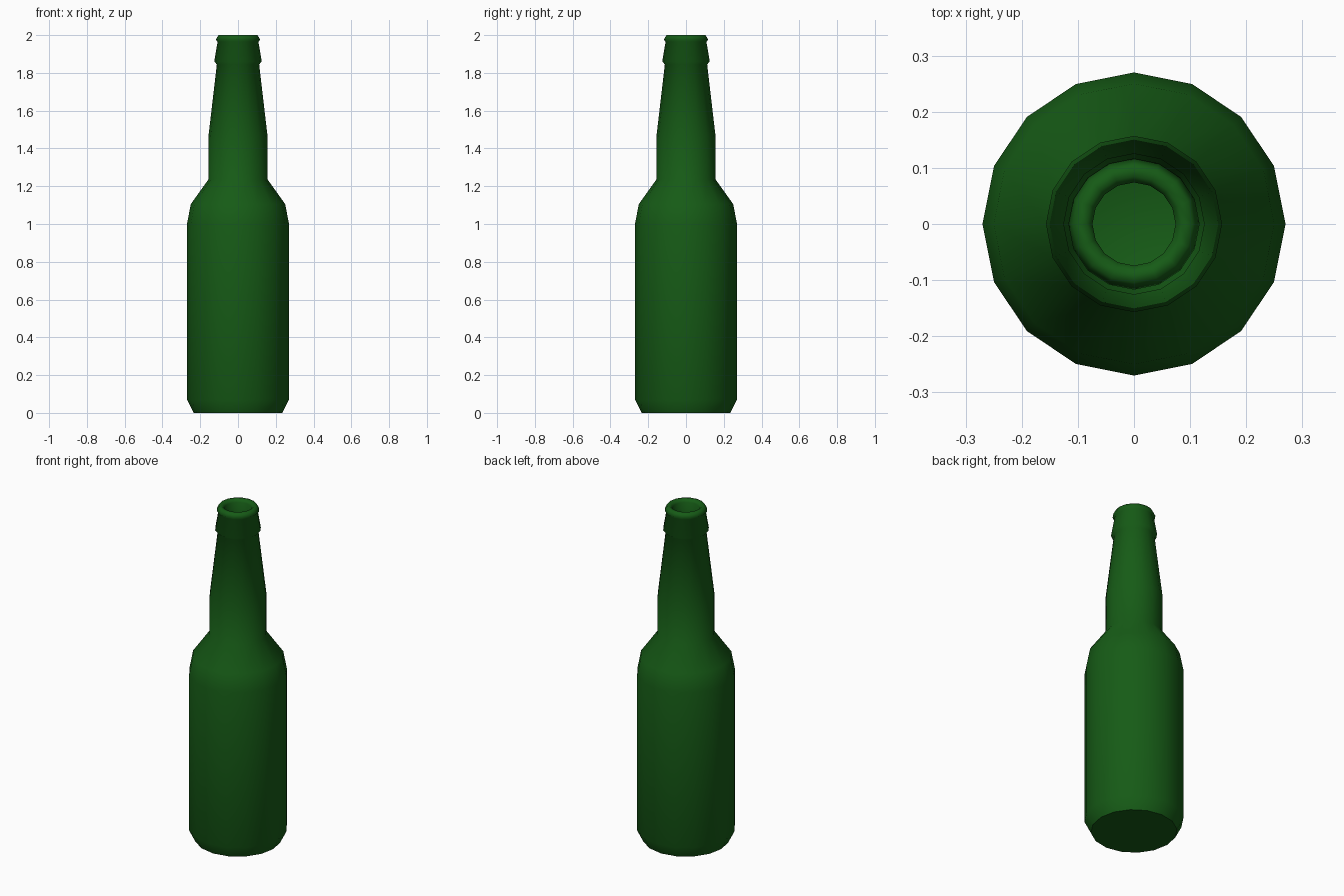
import bpy, bmesh, math

if "Cube" in bpy.data.objects:
    bpy.data.objects.remove(bpy.data.objects["Cube"])

SIDES = 16

# Green glass
glass = bpy.data.materials.new("green_glass")
glass.diffuse_color = (0.008, 0.105, 0.008, 1)
glass.use_nodes = True
glass.node_tree.nodes["Principled BSDF"].inputs["Base Color"].default_value = glass.diffuse_color


def lathe(name, profile, material, sides=SIDES):
    """Revolve (radius, height) points around z; both ends are capped."""
    bm = bmesh.new()
    rings = []
    for r, z in profile:
        rings.append([bm.verts.new((r * math.cos(2 * math.pi * i / sides),
                                    r * math.sin(2 * math.pi * i / sides), z))
                      for i in range(sides)])
    for low, high in zip(rings, rings[1:]):
        for i in range(sides):
            j = (i + 1) % sides
            bm.faces.new((low[i], low[j], high[j], high[i]))
    base = bm.faces.new(rings[0][::-1])
    bm.faces.new(rings[-1])
    for f in bm.faces:
        f.smooth = True
    # Crisp edge around the flat base
    base.smooth = False
    for e in base.edges:
        e.smooth = False
    mesh = bpy.data.meshes.new(name)
    bm.to_mesh(mesh)
    bm.free()
    mesh.materials.append(material)
    obj = bpy.data.objects.new(name, mesh)
    bpy.context.collection.objects.link(obj)
    return obj


profile = [
    # base, body and shoulder
    (0.235, 0.0), (0.27, 0.07), (0.27, 1.0), (0.25, 1.105), (0.157, 1.235),
    # neck
    (0.157, 1.46), (0.112, 1.845),
    # collar
    (0.126, 1.86), (0.108, 1.965),
    # rounded lip
    (0.117, 1.975), (0.104, 2.0), (0.085, 2.0), (0.074, 1.985),
    # hollow inside, following the outer shape down to the floor
    (0.074, 1.845), (0.13, 1.46), (0.13, 1.24), (0.225, 1.1),
    (0.245, 1.0), (0.245, 0.08), (0.215, 0.03),
]
lathe("bottle", profile, glass)
